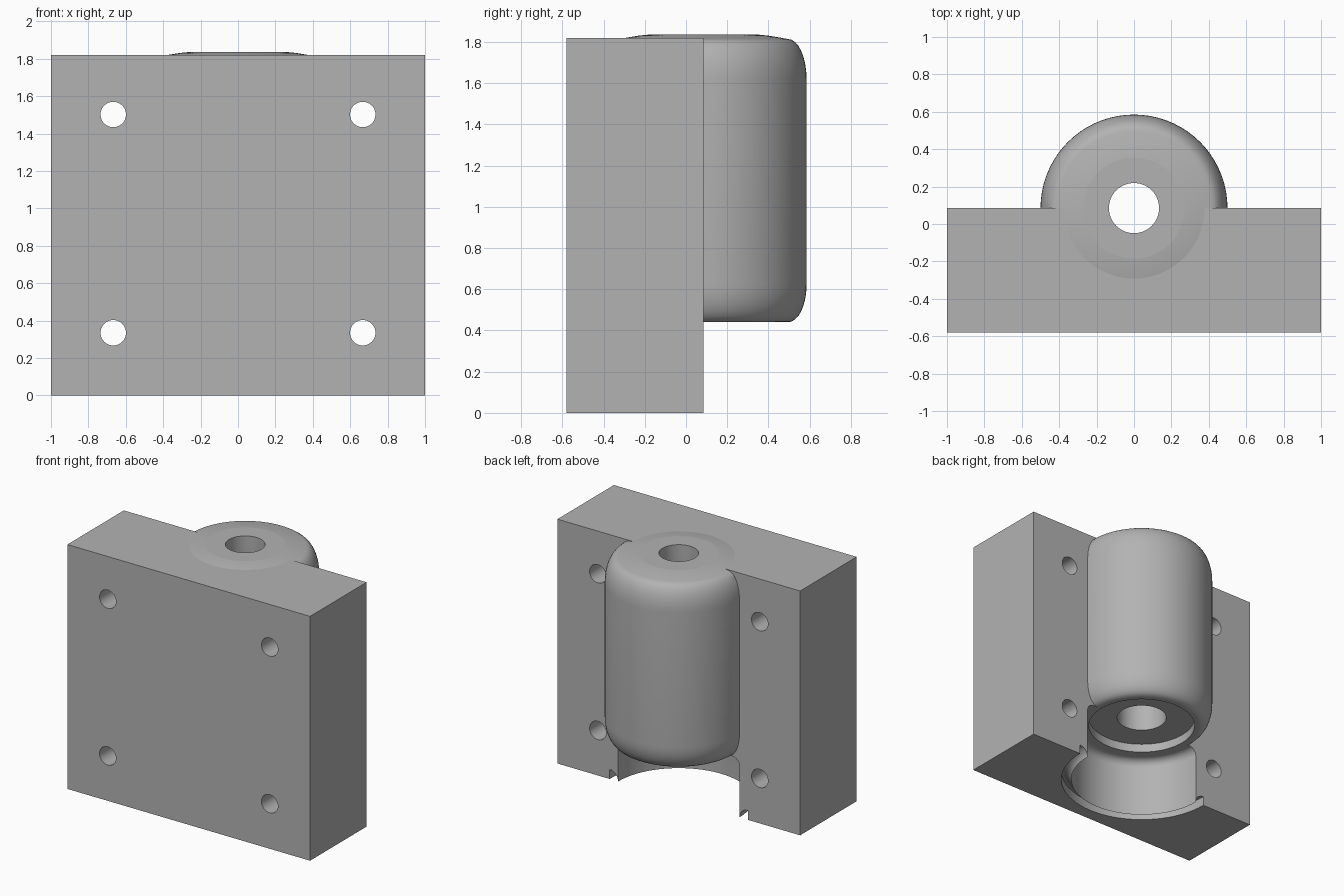
import bpy, bmesh, math
from mathutils import Matrix

cube = bpy.data.objects.get("Cube")
if cube:
    bpy.data.objects.remove(cube, do_unlink=True)

AXIS_Y = 0.085          # bore axis lies on the back face of the block
FRONT_Y = -0.58
HEIGHT = 1.82

grey = bpy.data.materials.new("plain_grey")
grey.use_nodes = True
grey.diffuse_color = (0.45, 0.45, 0.45, 1)
grey.node_tree.nodes["Principled BSDF"].inputs["Base Color"].default_value = grey.diffuse_color


def make_object(name, bm):
    bmesh.ops.recalc_face_normals(bm, faces=bm.faces)
    mesh = bpy.data.meshes.new(name)
    bm.to_mesh(mesh)
    bm.free()
    mesh.materials.append(grey)
    obj = bpy.data.objects.new(name, mesh)
    bpy.context.collection.objects.link(obj)
    return obj


def revolve(name, profile, steps=72):
    """Closed solid turned about the bore axis; the profile starts and ends on it."""
    bm = bmesh.new()
    verts = [bm.verts.new((r, 0, z)) for r, z in profile]
    edges = [bm.edges.new(pair) for pair in zip(verts, verts[1:])]
    bmesh.ops.spin(bm, geom=verts + edges, cent=(0, 0, 0), axis=(0, 0, 1),
                   angle=math.tau, steps=steps, use_merge=True)
    bmesh.ops.remove_doubles(bm, verts=bm.verts, dist=1e-4)
    bmesh.ops.translate(bm, verts=bm.verts, vec=(0, AXIS_Y, 0))
    return make_object(name, bm)


def arc(r, z, dr, dz, start, end, n=8):
    """Elliptical fillet points about (r, z), angles in degrees."""
    angles = [math.radians(start + (end - start) * i / n) for i in range(n + 1)]
    return [(r + dr * math.cos(a), z + dz * math.sin(a)) for a in angles]


def combine(target, other, operation):
    mod = target.modifiers.new(operation, 'BOOLEAN')
    mod.operation = operation
    mod.solver = 'EXACT'
    mod.object = other
    other.hide_render = True
    bpy.context.view_layer.objects.active = target
    bpy.ops.object.modifier_apply(modifier=mod.name)
    bpy.data.objects.remove(other, do_unlink=True)


# Mounting block
bm = bmesh.new()
bmesh.ops.create_cube(bm, size=1)
depth = AXIS_Y - FRONT_Y
bmesh.ops.scale(bm, verts=bm.verts, vec=(2, depth, HEIGHT))
bmesh.ops.translate(bm, verts=bm.verts, vec=(0, FRONT_Y + depth / 2, HEIGHT / 2))
block = make_object("mounting_block", bm)

# Round housing with soft ends and a low raised boss on top
housing = revolve("round_housing",
                  [(0, 0.3), (0.41, 0.3)]
                  + arc(0.41, 0.62, 0.09, 0.18, -90, 0)
                  + arc(0.41, 1.62, 0.09, 0.194, 0, 90)
                  + [(0.36, 1.823), (0.31, 1.831), (0.27, 1.835), (0, 1.835)])
combine(block, housing, 'UNION')

# Flared pocket under the housing, shallow seat and stepped through bore
pocket = revolve("pocket_cutter",
                 [(0, -0.1), (0.57, -0.1)]
                 + arc(0.57, 0, 0.07, 0.07, 180, 90)[::-1]
                 + arc(0.44, 0.38, 0.06, 0.06, 0, 90)
                 + [(0.375, 0.44), (0.375, 0.504), (0.174, 0.504), (0.174, 1.1),
                    (0.134, 1.2), (0.134, 2), (0, 2)])
combine(block, pocket, 'DIFFERENCE')

# Four bolt holes, front to back
for x in (-0.667, 0.667):
    for z in (0.335, 1.502):
        bm = bmesh.new()
        bmesh.ops.create_cone(bm, cap_ends=True, segments=32, radius1=0.068, radius2=0.068,
                              depth=2, matrix=Matrix.Translation((x, 0, z))
                              @ Matrix.Rotation(math.pi / 2, 4, 'X'))
        combine(block, make_object("bolt_hole_cutter", bm), 'DIFFERENCE')

# Smooth the round surfaces, keep the flat planes flat
block.name = "bearing_block"
bpy.ops.object.select_all(action='DESELECT')
block.select_set(True)
bpy.context.view_layer.objects.active = block
bpy.ops.object.shade_smooth_by_angle(angle=math.radians(30))
for face in block.data.polygons:
    face.material_index = 0
    if max(abs(c) for c in face.normal) > 0.99995:
        face.use_smooth = False
